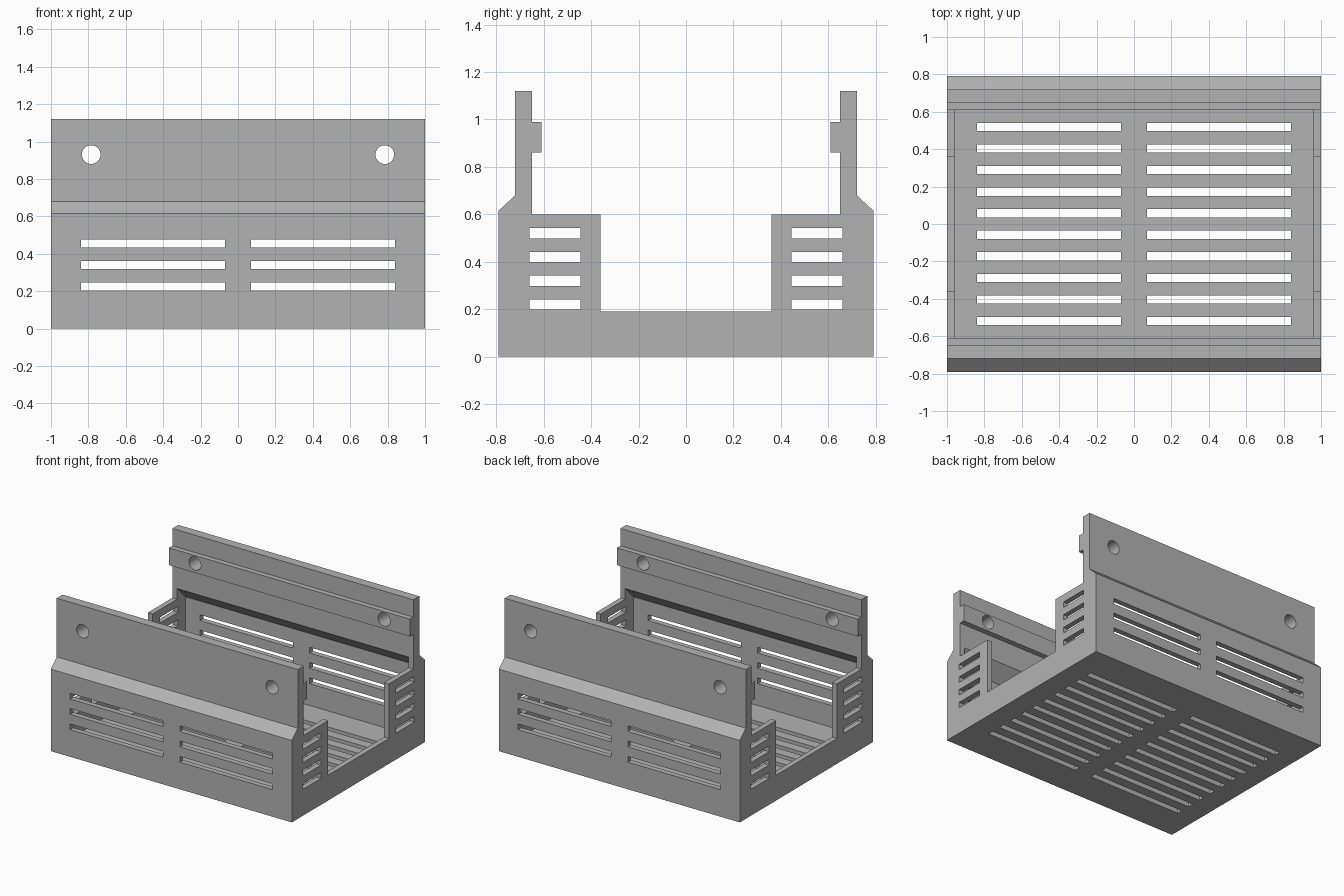
import bpy, bmesh
from math import pi
from mathutils import Matrix

cube = bpy.data.objects.get("Cube")
if cube:
    bpy.data.objects.remove(cube, do_unlink=True)

grey = bpy.data.materials.new("plain grey")
grey.use_nodes = True
colour = (0.45, 0.45, 0.45, 1)
grey.diffuse_color = colour
grey.node_tree.nodes["Principled BSDF"].inputs["Base Color"].default_value = colour


def finish(name, bm):
    bmesh.ops.recalc_face_normals(bm, faces=bm.faces)
    mesh = bpy.data.meshes.new(name)
    bm.to_mesh(mesh)
    bm.free()
    mesh.materials.append(grey)
    obj = bpy.data.objects.new(name, mesh)
    bpy.context.collection.objects.link(obj)
    return obj


def extrude_profile(name, half, half_width):
    """Mirror a half profile of (y, z) points and extrude it along x."""
    points = half + [(-y, z) for y, z in reversed(half)]
    bm = bmesh.new()
    face = bm.faces.new([bm.verts.new((-half_width, y, z)) for y, z in points])
    new = bmesh.ops.extrude_face_region(bm, geom=[face], use_keep_orig=True)["geom"]
    verts = [v for v in new if isinstance(v, bmesh.types.BMVert)]
    bmesh.ops.translate(bm, verts=verts, vec=(2 * half_width, 0, 0))
    return finish(name, bm)


def add_box(bm, centre, size):
    scale = Matrix.Diagonal((*size, 1))
    bmesh.ops.create_cube(bm, size=1, matrix=Matrix.Translation(centre) @ scale)


def cut(target, cutter):
    cutter.hide_render = True
    mod = target.modifiers.new("cut", 'BOOLEAN')
    mod.operation = 'DIFFERENCE'
    mod.solver = 'EXACT'
    mod.object = cutter
    bpy.context.view_layer.objects.active = target
    bpy.ops.object.modifier_apply(modifier=mod.name)
    bpy.data.objects.remove(cutter, do_unlink=True)


# Outer shell with upright rails and the low middle of the end panels
tray = extrude_profile("vented_tray", [
    (0.36, 0.19), (0.36, 0.6), (0.65, 0.6), (0.65, 0.86), (0.61, 0.86),
    (0.61, 0.99), (0.65, 0.99), (0.65, 1.12), (0.72, 1.12), (0.72, 0.68),
    (0.79, 0.615), (0.79, 0)], 1)

# Hollow inside, with sloped undersides below the rails
cut(tray, extrude_profile("cavity", [
    (0.65, 0.68), (0.75, 0.58), (0.75, 0.04)], 0.96))

# Vent slots and screw holes
bm = bmesh.new()
slot = 0.043
for sx in (-1, 1):
    for i in range(10):
        add_box(bm, (sx * 0.455, (i - 4.5) * 0.115, 0), (0.77, slot, 0.2))
    for sy in (-1, 1):
        for i in range(3):
            add_box(bm, (sx * 0.455, sy * 0.8, 0.225 + i * 0.115), (0.77, 0.2, slot))
        for i in range(4):
            add_box(bm, (sx, sy * 0.552, 0.22 + i * 0.1), (0.2, 0.215, slot))
        hole = Matrix.Translation((sx * 0.785, sy * 0.68, 0.93)) @ Matrix.Rotation(pi / 2, 4, 'X')
        bmesh.ops.create_cone(bm, cap_ends=True, segments=32, radius1=0.05,
                              radius2=0.05, depth=0.3, matrix=hole)
cut(tray, finish("vent_cutters", bm))

# Smooth hole walls, crisp edges elsewhere
bpy.ops.object.select_all(action='DESELECT')
tray.select_set(True)
bpy.context.view_layer.objects.active = tray
bpy.ops.object.shade_smooth_by_angle(angle=0.5)
